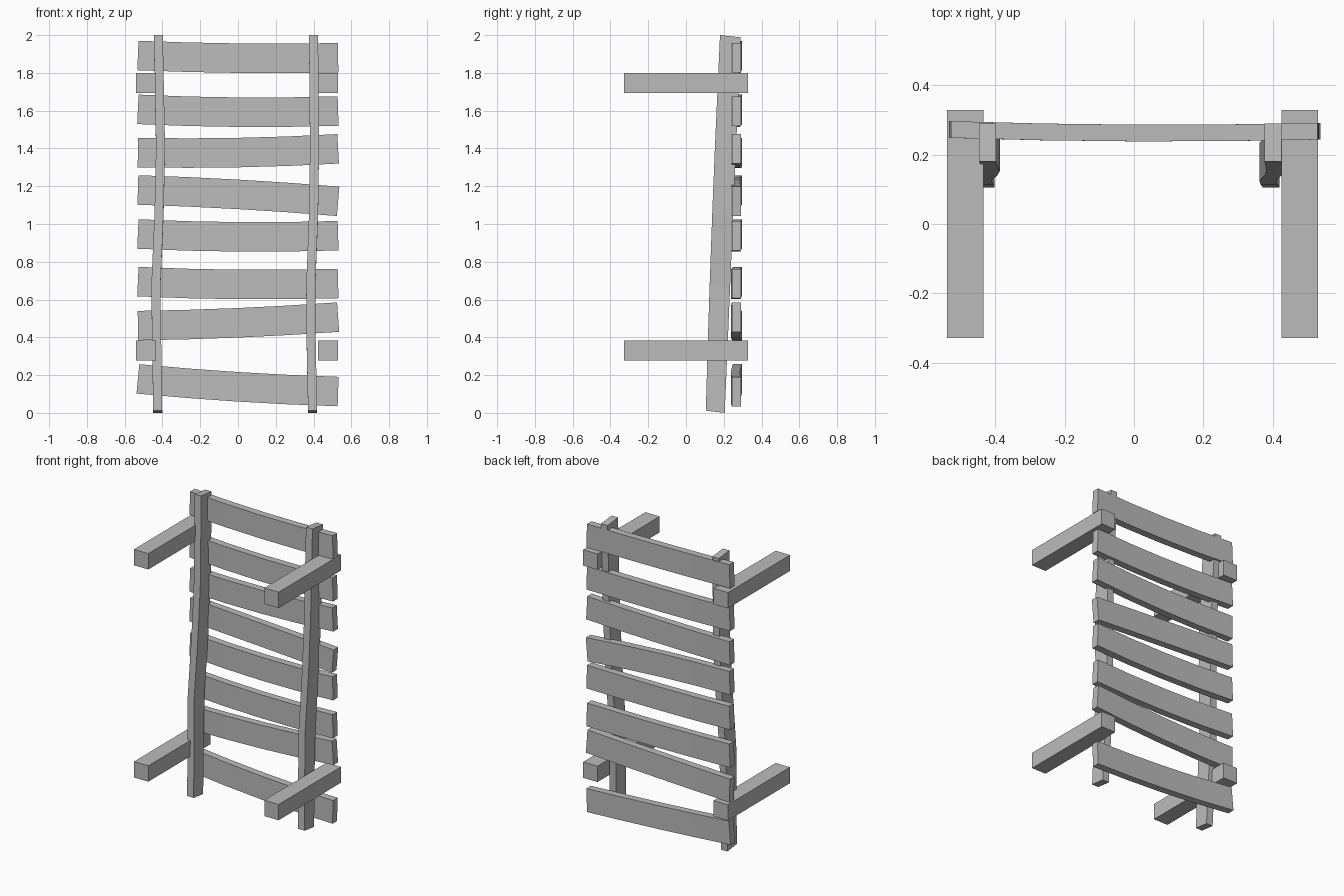
import bpy
import bmesh
from mathutils import Vector

old = bpy.data.objects.get("Cube")
if old:
    bpy.data.objects.remove(old, do_unlink=True)

wood = bpy.data.materials.new("grey_wood")
wood.use_nodes = True
GREY = (0.5, 0.5, 0.5, 1)
wood.diffuse_color = GREY
wood.node_tree.nodes["Principled BSDF"].inputs["Base Color"].default_value = GREY


def loft(name, sections):
    """Skin a list of four-cornered sections and cap both ends."""
    bm = bmesh.new()
    rings = [[bm.verts.new(p) for p in s] for s in sections]
    for a, b in zip(rings, rings[1:]):
        for i in range(4):
            j = (i + 1) % 4
            bm.faces.new((a[i], a[j], b[j], b[i]))
    bm.faces.new(rings[0])
    bm.faces.new(rings[-1])
    bmesh.ops.recalc_face_normals(bm, faces=bm.faces)
    mesh = bpy.data.meshes.new(name)
    bm.to_mesh(mesh)
    bm.free()
    mesh.materials.append(wood)
    obj = bpy.data.objects.new(name, mesh)
    bpy.context.collection.objects.link(obj)
    return obj


def bend(a, b, c, t):
    """Smooth curve through a, b and c as t runs from -1 to 1."""
    return b + (c - a) / 2 * t + ((a + c) / 2 - b) * t * t


# Crooked leaning uprights: centre x at each height
HEIGHTS = (0, 0.33, 0.66, 1.05, 1.4, 2)
RAILS = {
    "right_upright": (-0.425, -0.43, -0.435, -0.418, -0.41, -0.422),
    "left_upright": (0.395, 0.388, 0.385, 0.4, 0.405, 0.4),
}
for name, xs in RAILS.items():
    sections = []
    for x, z in zip(xs, HEIGHTS):
        t = z / 2
        front = bend(0.105, 0.137, 0.18, z - 1)
        back = 0.205 + 0.085 * t
        zf = z + 0.012 * (1 - t)
        zb = z - 0.012 * t
        w = 0.024
        sections.append([(x - w, front, zf), (x + w, front, zf),
                         (x + w, back, zb), (x - w, back, zb)])
    loft(name, sections)

# Sagging slats: centre height at the right end, middle and left end
SLATS = [(0.18, 0.138, 0.113), (0.462, 0.477, 0.507), (0.695, 0.68, 0.685),
         (0.947, 0.932, 0.938), (1.18, 1.157, 1.12), (1.378, 1.378, 1.398),
         (1.607, 1.592, 1.598), (1.892, 1.878, 1.88)]
for n, (a, b, c) in enumerate(SLATS, 1):
    sections = []
    for t in (-1, -0.5, 0, 0.5, 1):
        x = 0.53 * t
        z = bend(a, b, c, t)
        y = bend(0.272, 0.262, 0.267, t)
        slope = ((c - a) / 2 + (a + c - 2 * b) * t) / 0.53
        up = Vector((-slope, 0, 1)).normalized() * 0.078
        mid = Vector((x, y, z))
        depth = Vector((0, 0.024, 0))
        sections.append([mid - depth - up, mid + depth - up,
                         mid + depth + up, mid - depth + up])
    loft(f"slat_{n}", sections)

# Four straight support beams reaching forward
for side, x in (("right", -0.486), ("left", 0.477)):
    for level, z in (("lower", 0.33), ("upper", 1.747)):
        h = 0.053
        loft(f"{side}_{level}_beam",
             [[(x - h, y, z - h), (x + h, y, z - h),
               (x + h, y, z + h), (x - h, y, z + h)] for y in (-0.328, 0.328)])
